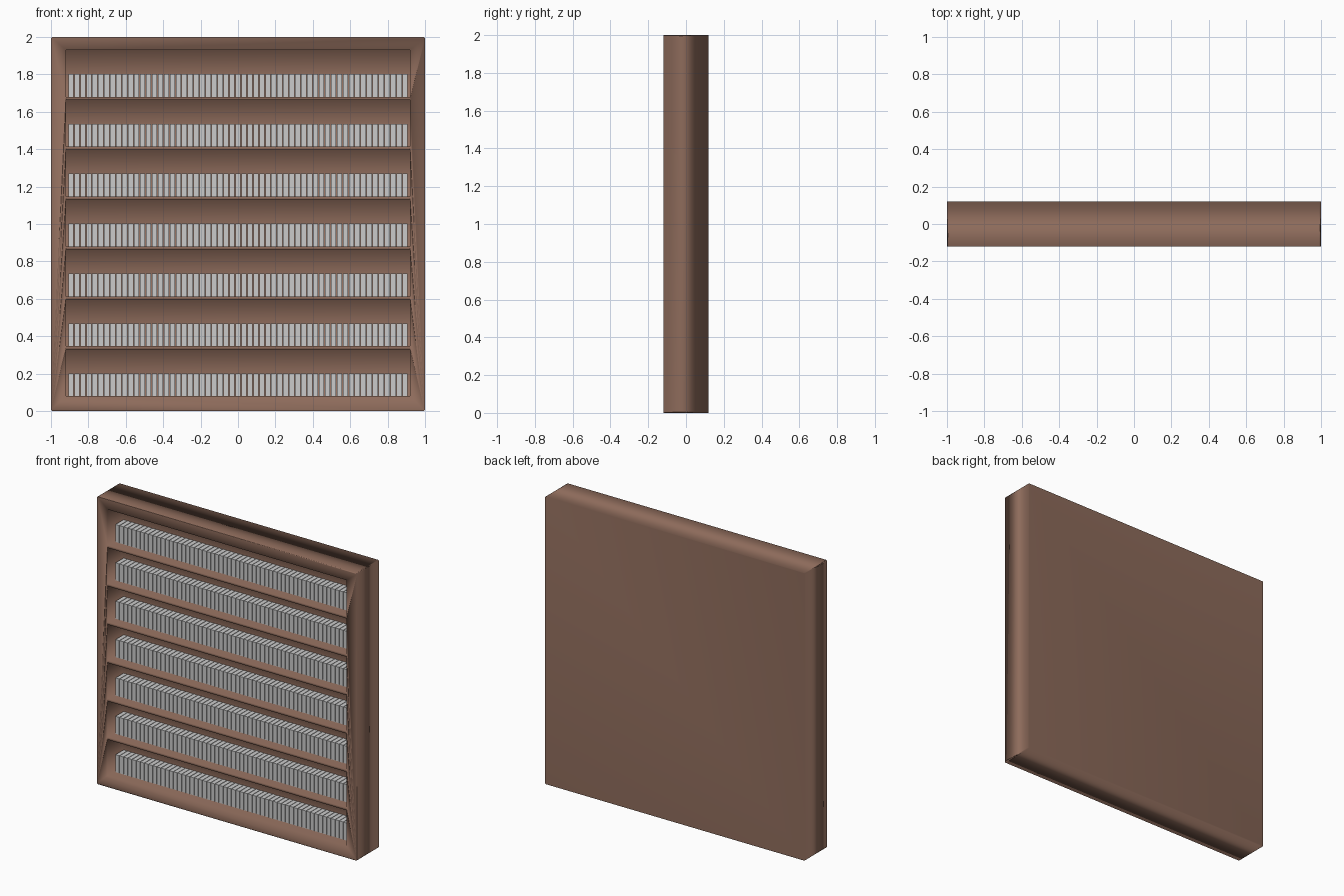
import bpy, bmesh
from mathutils import Vector

if "Cube" in bpy.data.objects:
    bpy.data.objects.remove(bpy.data.objects["Cube"])

SHELVES, PITCH, FIRST_Z = 7, 0.2667, 0.08
BOOKS, BOOK_PITCH = 57, 0.0319


def add_box(bm, lo, hi):
    lo, hi = Vector(lo), Vector(hi)
    verts = bmesh.ops.create_cube(bm, size=1)["verts"]
    for v in verts:
        v.co = Vector(((lo[i] + hi[i]) / 2 + v.co[i] * (hi[i] - lo[i]) for i in range(3)))
    return verts


def make_object(name, bm, mat=None):
    mesh = bpy.data.meshes.new(name)
    bm.to_mesh(mesh)
    bm.free()
    ob = bpy.data.objects.new(name, mesh)
    bpy.context.collection.objects.link(ob)
    if mat:
        mesh.materials.append(mat)
    return ob


wood = bpy.data.materials.new("brown_wood")
wood.diffuse_color = (0.27, 0.148, 0.105, 1)
wood.use_nodes = True
wood.node_tree.nodes["Principled BSDF"].inputs["Base Color"].default_value = wood.diffuse_color

# case: solid slab with slightly eased corners seen from the front
bm = bmesh.new()
add_box(bm, (-1, -0.12, 0), (1, 0.12, 2))
corner_edges = [e for e in bm.edges
                if abs(e.verts[0].co.y - e.verts[1].co.y) > 0.1]
bmesh.ops.bevel(bm, geom=corner_edges, offset=0.008, segments=2,
                profile=0.5, affect='EDGES')
case = make_object("bookcase", bm, wood)

# compartments cut from the front, leaving thin shelves and a back
bm = bmesh.new()
for i in range(SHELVES):
    z = FIRST_Z + i * PITCH
    add_box(bm, (-0.92, -0.2, z), (0.92, 0.04, z + 0.25))
cutter = make_object("compartment_cutter", bm, wood)
cutter.hide_render = True

cut = case.modifiers.new("compartments", 'BOOLEAN')
cut.operation = 'DIFFERENCE'
cut.solver = 'EXACT'
cut.object = cutter
bpy.context.view_layer.objects.active = case
case.select_set(True)
bpy.ops.object.modifier_apply(modifier=cut.name)
bpy.data.objects.remove(cutter)

# soft shading dominated by the large faces
for p in case.data.polygons:
    p.use_smooth = True
soft = case.modifiers.new("soft_normals", 'WEIGHTED_NORMAL')
soft.mode = 'FACE_AREA'
soft.keep_sharp = False

# one row of slim books standing on each shelf
for i in range(SHELVES):
    z = FIRST_Z + i * PITCH
    bm = bmesh.new()
    for k in range(BOOKS):
        x = -0.907 + k * BOOK_PITCH
        add_box(bm, (x, -0.05, z), (x + 0.028, 0.038, z + 0.122))
    make_object(f"book_row_{i + 1}", bm)
